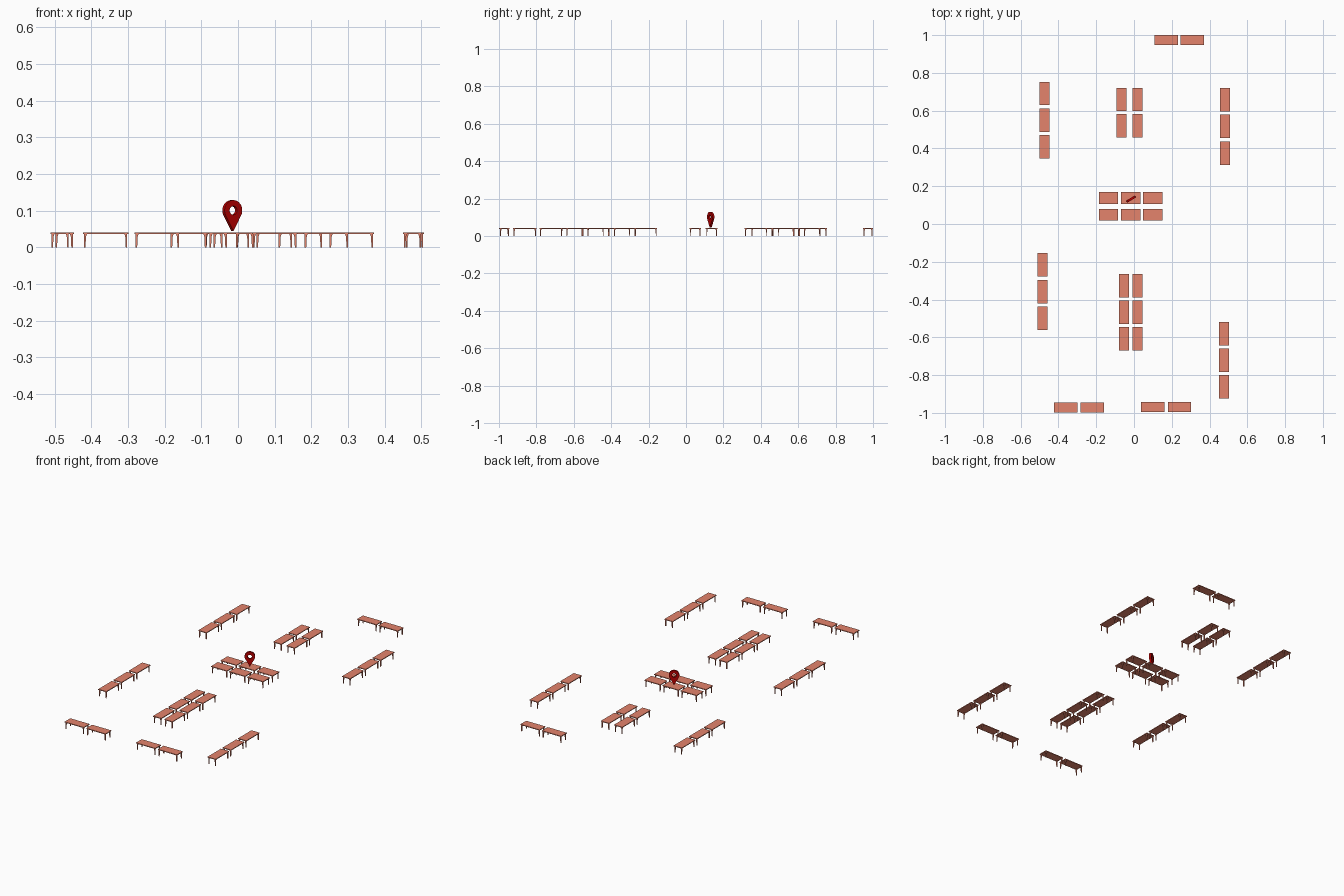
import bpy, bmesh, math
from mathutils import Matrix, Vector

if "Cube" in bpy.data.objects:
    bpy.data.objects.remove(bpy.data.objects["Cube"])

TOP_Z, THICK = 0.0415, 0.0045


def material(name, rgb):
    m = bpy.data.materials.new(name)
    m.diffuse_color = (*rgb, 1)
    m.use_nodes = True
    m.node_tree.nodes["Principled BSDF"].inputs["Base Color"].default_value = m.diffuse_color
    return m


wood = material("terracotta", (0.78, 0.23, 0.15))
red = material("deep_red", (0.5, 0.0, 0.0))


def finish(bm, name, mat):
    bmesh.ops.recalc_face_normals(bm, faces=bm.faces)
    me = bpy.data.meshes.new(name)
    bm.to_mesh(me)
    bm.free()
    me.materials.append(mat)
    ob = bpy.data.objects.new(name, me)
    bpy.context.collection.objects.link(ob)
    return ob


def table_mesh(name, sx, sy):
    """Thin slab on four legs that taper inwards on their inner faces."""
    bm = bmesh.new()
    bmesh.ops.create_cube(bm, size=1, matrix=Matrix.Translation((0, 0, TOP_Z - THICK / 2))
                          @ Matrix.Diagonal((sx, sy, THICK, 1)))
    for ix in (-1, 1):
        for iy in (-1, 1):
            cx, cy = ix * (sx / 2 - 0.003), iy * (sy / 2 - 0.003)
            rings = []
            for z, w in ((0, 0.004), (TOP_Z - 0.012, 0.0055), (TOP_Z - THICK, 0.008)):
                rings.append([bm.verts.new((cx - ix * w * a, cy - iy * w * b, z))
                              for a, b in ((0, 0), (1, 0), (1, 1), (0, 1))])
            bm.faces.new(rings[0])
            bm.faces.new(rings[-1])
            for lo, hi in zip(rings, rings[1:]):
                for k in range(4):
                    j = (k + 1) % 4
                    bm.faces.new((lo[k], lo[j], hi[j], hi[k]))
    return finish(bm, name, wood)


# Table groups: name, x centres, y centres, table size in x and y
LONG, SHORT = 0.124, 0.053
groups = [
    ("back_table", (0.170, 0.309), (0.9735,), LONG, SHORT),
    ("front_left_table", (-0.361, -0.220), (-0.972,), LONG, SHORT),
    ("front_right_table", (0.100, 0.241), (-0.970,), LONG, SHORT),
    ("left_back_table", (-0.474,), (0.691, 0.550, 0.410), SHORT, LONG),
    ("left_front_table", (-0.485,), (-0.216, -0.358, -0.499), SHORT, LONG),
    ("right_back_table", (0.481,), (0.658, 0.517, 0.375), SHORT, LONG),
    ("right_front_table", (0.476,), (-0.580, -0.721, -0.862), SHORT, LONG),
    ("centre_back_table", (-0.066, 0.0195), (0.659, 0.520), SHORT, LONG),
    ("centre_front_table", (-0.054, 0.0185), (-0.326, -0.467, -0.608), SHORT, LONG),
    ("middle_table", (-0.135, -0.018, 0.099), (0.137, 0.049), 0.103, 0.063),
]
for name, xs, ys, sx, sy in groups:
    first = None
    for x in xs:
        for y in ys:
            if first is None:
                ob = first = table_mesh(name, sx, sy)
            else:
                ob = bpy.data.objects.new(name, first.data)
                bpy.context.collection.objects.link(ob)
            ob.location = (x, y, 0)

# Location pin: teardrop plate with a round hole
R, HOLE, DROP, HALF = 0.028, 0.012, 0.056, 0.006
arc = [Vector((R * math.cos(a), R * math.sin(a)))
       for a in (math.radians(-30 + 240 * i / 40) for i in range(41))]
tip = Vector((0, -DROP))
outer = (arc + [arc[-1].lerp(tip, t) for t in (0.3, 0.6, 0.8)] + [tip]
         + [arc[0].lerp(tip, t) for t in (0.8, 0.6, 0.3)])
inner = [p.normalized() * HOLE for p in outer]
bm = bmesh.new()
loops = [[bm.verts.new((p.x, y, p.y)) for p in pts]
         for pts, y in ((outer, -HALF), (outer, HALF), (inner, HALF), (inner, -HALF))]
n = len(outer)
for k in range(4):
    a, b = loops[k], loops[(k + 1) % 4]
    for i in range(n):
        j = (i + 1) % n
        bm.faces.new((a[i], a[j], b[j], b[i]))
pin = finish(bm, "location_pin", red)
pin.location = (-0.0155, 0.132, 0.101)
pin.rotation_euler.z = math.radians(31)
bpy.context.view_layer.objects.active = pin
pin.select_set(True)
bpy.ops.object.shade_smooth_by_angle(angle=math.radians(30))
